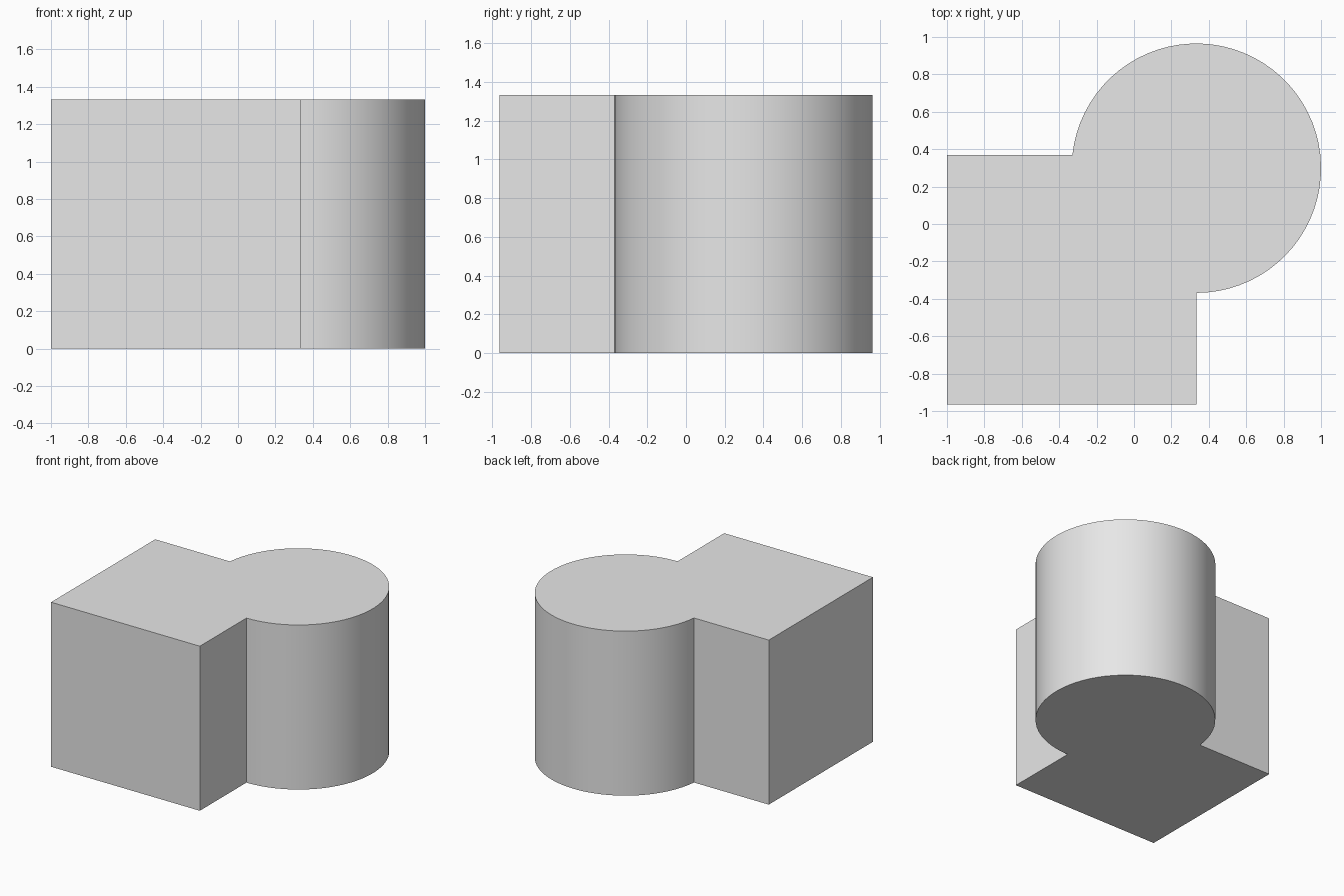
import bpy
import bmesh
from math import asin, cos, sin, pi

default = bpy.data.objects.get("Cube")
if default:
    bpy.data.objects.remove(default, do_unlink=True)

SIDE = 4 / 3               # edge of the block, also the height
RADIUS = SIDE / 2
LEFT, FRONT = -1.0, -0.965
RIGHT, BACK = LEFT + SIDE, FRONT + SIDE
CX, CY = RIGHT, 0.965 - RADIUS
STEPS = 52

grey = bpy.data.materials.new("light grey")
grey.use_nodes = True
colour = (0.8, 0.8, 0.8, 1)
grey.diffuse_color = colour
grey.node_tree.nodes["Principled BSDF"].inputs["Base Color"].default_value = colour

# Outline: square corners, then the round lobe from the right wall to the back wall
start, end = -pi / 2, pi - asin((BACK - CY) / RADIUS)
outline = [(LEFT, BACK), (LEFT, FRONT), (RIGHT, FRONT)]
for i in range(STEPS + 1):
    a = start + (end - start) * i / STEPS
    outline.append((CX + RADIUS * cos(a), CY + RADIUS * sin(a)))

# Joined block and cylinder, extruded as one closed solid
bm = bmesh.new()
base = bm.faces.new([bm.verts.new((x, y, 0)) for x, y in outline])
result = bmesh.ops.extrude_face_region(bm, geom=[base], use_keep_orig=True)
top = [v for v in result["geom"] if isinstance(v, bmesh.types.BMVert)]
bmesh.ops.translate(bm, verts=top, vec=(0, 0, SIDE))
bmesh.ops.recalc_face_normals(bm, faces=bm.faces)
mesh = bpy.data.meshes.new("block_with_cylinder")
bm.to_mesh(mesh)
bm.free()
mesh.materials.append(grey)

solid = bpy.data.objects.new("block_with_cylinder", mesh)
bpy.context.collection.objects.link(solid)
bpy.context.view_layer.objects.active = solid
solid.select_set(True)
bpy.ops.object.shade_smooth_by_angle()
